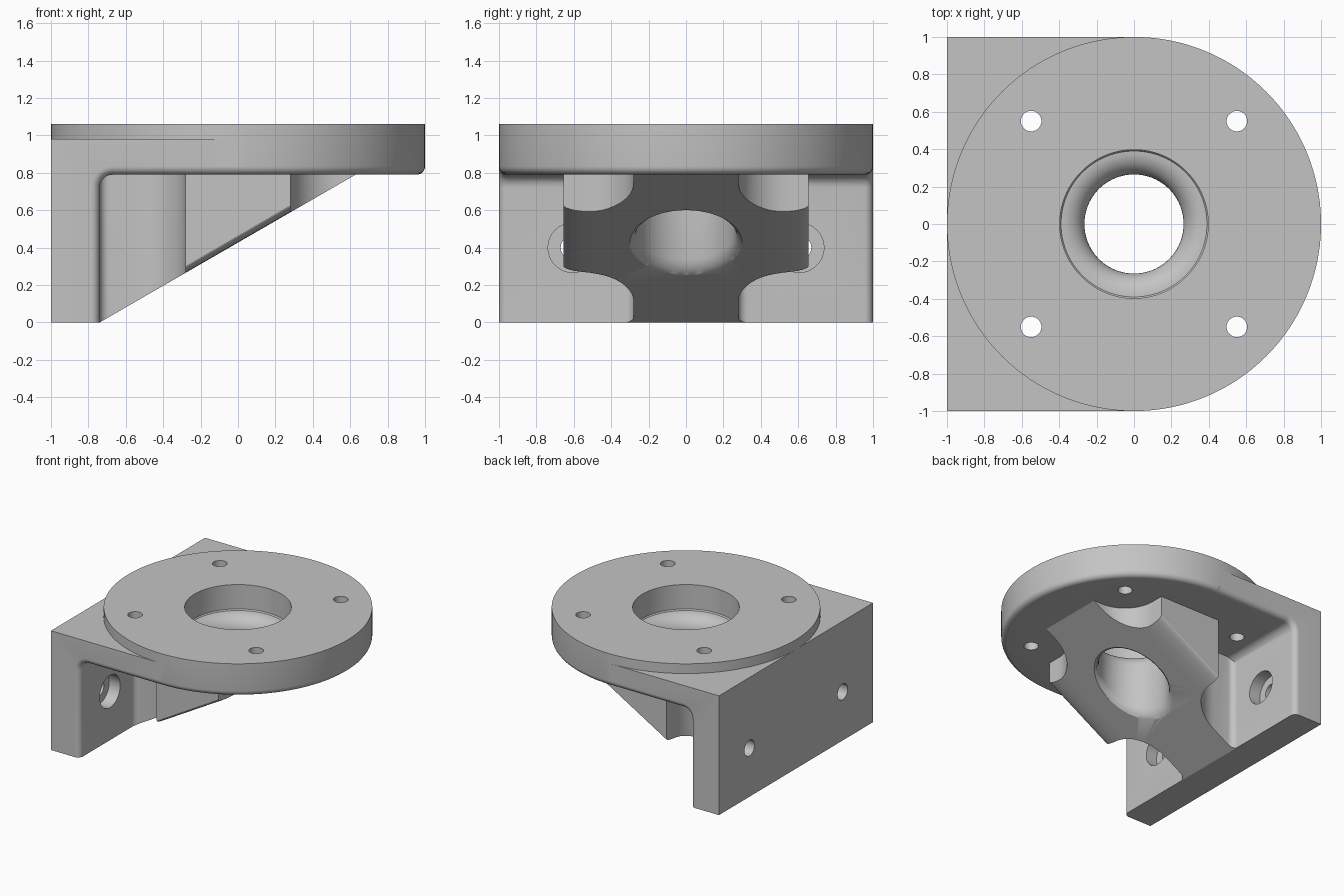
import bpy, bmesh, math
from mathutils import Vector

if "Cube" in bpy.data.objects:
    bpy.data.objects.remove(bpy.data.objects["Cube"], do_unlink=True)

SLOPE = math.tan(math.radians(30))
TOP, STEP, UNDER = 1.06, 0.98, 0.79      # disc top, square flange top, underside
INNER = -0.74                            # inner face of the wall plate

grey = bpy.data.materials.new("cast_grey")
grey.use_nodes = True
grey.diffuse_color = (0.55, 0.55, 0.55, 1)
grey.node_tree.nodes["Principled BSDF"].inputs["Base Color"].default_value = (0.55, 0.55, 0.55, 1)


def arc(cx, cy, r, a, b, n=12):
    """Points on an arc from angle a to b in degrees."""
    angles = [math.radians(a + (b - a) * i / n) for i in range(n + 1)]
    return [(cx + r * math.cos(t), cy + r * math.sin(t)) for t in angles]


def loft(name, rings, bevel_rule=None, width=0.0):
    """Closed solid through rings of equal point count, with optional rounded edges."""
    bm = bmesh.new()
    loops = [[bm.verts.new(p) for p in ring] for ring in rings]
    n = len(loops[0])
    for lower, upper in zip(loops, loops[1:]):
        for i in range(n):
            j = (i + 1) % n
            bm.faces.new((lower[i], lower[j], upper[j], upper[i]))
    bm.faces.new(loops[0])
    bm.faces.new(loops[-1])
    bmesh.ops.recalc_face_normals(bm, faces=bm.faces)
    if bevel_rule:
        edges = [e for e in bm.edges if bevel_rule(e.verts[0].co, e.verts[1].co)]
        bmesh.ops.bevel(bm, geom=edges, offset=width, segments=8, profile=0.5,
                        affect='EDGES', clamp_overlap=False)
    mesh = bpy.data.meshes.new(name)
    bm.to_mesh(mesh)
    bm.free()
    mesh.materials.append(grey)
    ob = bpy.data.objects.new(name, mesh)
    bpy.context.collection.objects.link(ob)
    return ob


def lathe(name, profile, sides=96):
    """Solid of revolution about z from (radius, height) pairs."""
    return loft(name, [[(x, y, z) for x, y in arc(0, 0, r, 0, 360, sides)[:-1]]
                       for r, z in profile])


def combine(target, other, operation):
    """Apply a boolean and remove the helper object."""
    mod = target.modifiers.new("bool", 'BOOLEAN')
    mod.object, mod.operation, mod.solver = other, operation, 'EXACT'
    bpy.ops.object.select_all(action='DESELECT')
    bpy.context.view_layer.objects.active = target
    target.select_set(True)
    bpy.ops.object.modifier_apply(modifier=mod.name)
    bpy.data.objects.remove(other, do_unlink=True)


def drill(target, radius, start, end):
    """Cut a round hole between two points."""
    start, end = Vector(start), Vector(end)
    turn = (end - start).to_track_quat('Z', 'Y')
    circle = [turn @ Vector((x, y, 0)) for x, y in arc(0, 0, radius, 0, 360, 32)[:-1]]
    combine(target, loft("drill", [[p + start for p in circle], [p + end for p in circle]]),
            'DIFFERENCE')


def extrude_y(profile, half):
    return [[(x, y, z) for x, z in profile] for y in (-half, half)]


# Round flange with a rounded lower edge
rim = arc(0.955, UNDER + 0.045, 0.045, -90, 0, 6)
flange = lathe("mounting_bracket", rim + [(1, TOP)], 160)

# L-shaped wall plate and square flange, inner outline rounded
corner = arc(INNER + 0.07, UNDER - 0.07, 0.07, 180, 90, 8)
ell = [(-1, 0), (INNER, 0)] + corner + [(0, UNDER), (0, STEP), (-1, STEP)]


def inner_outline(a, b):
    def on_inner(p):
        return p.x > -0.99 and p.z < STEP - 0.01
    return abs(a.y - b.y) < 0.01 and on_inner(a) and on_inner(b)


angle_plate = loft("angle_plate", extrude_y(ell, 1), inner_outline, 0.045)

# Sloped hub block with rounded lower sides
tip = INNER + 0.82 / SLOPE
block = [(-0.8, 0), (INNER, 0), (tip, 0.82), (tip, 0.86), (-0.8, 0.86)]


def slope_side(a, b):
    on_slope = all(abs(p.z - (p.x - INNER) * SLOPE) < 0.001 for p in (a, b))
    return on_slope and abs(a.y - b.y) < 0.01


hub = loft("hub", extrude_y(block, 0.655), slope_side, 0.2)

# Scalloped clearance around each flange screw
scallop = arc(0.55, 0.55, 0.27, 270, 180, 16) + [(0.28, 0.9), (0.95, 0.9)]
front_notch = [(0.95, 0.28)] + scallop
fillet = arc(0.69, 0.33, 0.05, 0, -90, 6)
fillet = [(2 * 0.69 - x, y) for x, y in fillet][::-1]
back_notch = [(-x, y) for x, y in
              [(0.95, 0.33)] + [(-INNER, 0.33)]
              + [(x, y) for x, y in arc(0.69, 0.33, 0.05, 0, -90, 6)][1:] + scallop]
for outline in (front_notch, back_notch):
    for side in (-1, 1):
        notch = loft("notch", [[(x, side * y, z) for x, y in outline] for z in (-0.2, 1.2)])
        combine(hub, notch, 'DIFFERENCE')

combine(flange, angle_plate, 'UNION')
combine(flange, hub, 'UNION')

# Central bore: recess, rounded shoulder, then a flare following the slope
shoulder = [(0.265 + 0.125 * (1 - math.cos(t)), 0.73 + 0.12 * math.sin(t))
            for t in [math.radians(90 - 9 * i) for i in range(11)]]
rings = [[(x, y, z) for x, y in arc(0, 0, r, 0, 360, 96)[:-1]]
         for r, z in [(0.397, 1.2), (0.397, 0.86)] + shoulder]
for r, h in ((0.265, 0.06), (0.27, 0.035), (0.281, 0.015), (0.3, 0), (0.32, -0.03), (0.32, -0.4)):
    rings.append([(x, y, (x - INNER) * SLOPE + h) for x, y in arc(0, 0, r, 0, 360, 96)[:-1]])
combine(flange, loft("bore", rings), 'DIFFERENCE')

# Screw holes in the flange, and counterbored holes in the wall plate
for side in (-1, 1):
    for x in (-0.55, 0.55):
        drill(flange, 0.055, (x, side * 0.55, 0.5), (x, side * 0.55, 1.2))
    drill(flange, 0.065, (-1.1, side * 0.605, 0.4), (-0.6, side * 0.605, 0.4))
    drill(flange, 0.133, (INNER - 0.1, side * 0.605, 0.4), (INNER + 0.04, side * 0.605, 0.4))

bpy.ops.object.select_all(action='DESELECT')
bpy.context.view_layer.objects.active = flange
flange.select_set(True)
bpy.ops.object.shade_smooth_by_angle(angle=math.radians(30))
